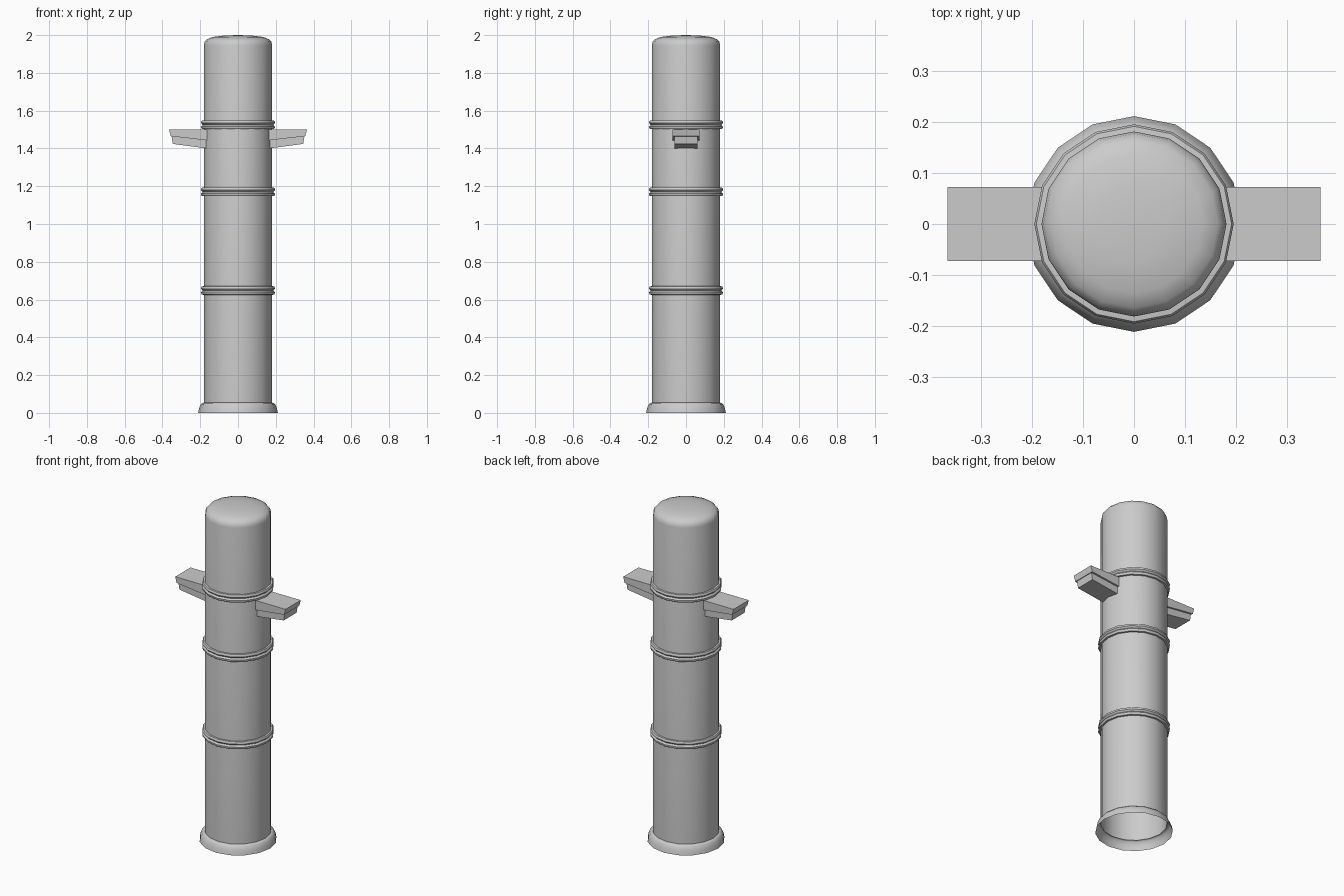
import bpy, bmesh, math

if "Cube" in bpy.data.objects:
    bpy.data.objects.remove(bpy.data.objects["Cube"])

SIDES = 16


def add_object(name, bm, smooth_angle=None):
    bmesh.ops.recalc_face_normals(bm, faces=bm.faces[:])
    mesh = bpy.data.meshes.new(name)
    bm.to_mesh(mesh)
    bm.free()
    ob = bpy.data.objects.new(name, mesh)
    bpy.context.collection.objects.link(ob)
    if smooth_angle:
        bpy.ops.object.select_all(action='DESELECT')
        ob.select_set(True)
        bpy.context.view_layer.objects.active = ob
        bpy.ops.object.shade_smooth_by_angle(angle=math.radians(smooth_angle))
    return ob


def lathe(name, profile, smooth_angle=40):
    """Revolve (radius, z) points around the z axis."""
    bm = bmesh.new()
    verts = [bm.verts.new((r, 0, z)) for r, z in profile]
    edges = [bm.edges.new(pair) for pair in zip(verts, verts[1:])]
    bmesh.ops.spin(bm, geom=verts + edges, cent=(0, 0, 0), axis=(0, 0, 1),
                   angle=math.tau, steps=SIDES, use_merge=True)
    bmesh.ops.remove_doubles(bm, verts=bm.verts[:], dist=1e-5)
    # The spin leaves normals ambiguous on open shells; point them outward
    ob = add_object(name, bm, smooth_angle)
    mesh = ob.data
    if sum(p.normal.dot(p.center) * p.area for p in mesh.polygons if p.center.xy.length > 0.15) < 0:
        mesh.flip_normals()
    return ob


def side_block(name, outline, half_width):
    """Extrude an (x, z) outline along y, centred on y = 0."""
    bm = bmesh.new()
    face = bm.faces.new([bm.verts.new((x, -half_width, z)) for x, z in outline])
    new = bmesh.ops.extrude_face_region(bm, geom=[face])["geom"]
    bmesh.ops.translate(bm, vec=(0, 2 * half_width, 0),
                        verts=[v for v in new if isinstance(v, bmesh.types.BMVert)])
    return add_object(name, bm)


# Hollow post with rounded cap, open at the bottom
lathe("post", [(0.181, 0.05), (0.181, 1.945), (0.177, 1.964), (0.164, 1.978),
               (0.135, 1.99), (0.07, 1.998), (0, 2.0)])

# Flared foot flange, open underneath
lathe("foot_flange", [(0.211, 0), (0.206, 0.025), (0.197, 0.046),
                      (0.189, 0.053), (0.181, 0.054)], 50)

# Double-ridged bands
for i, z in enumerate((0.648, 1.17, 1.525)):
    ridge = [(0.181, -0.023), (0.191, -0.022), (0.195, -0.016), (0.195, -0.009),
             (0.187, 0), (0.195, 0.009), (0.195, 0.016), (0.191, 0.022), (0.181, 0.023)]
    lathe(f"band_{i + 1}", [(r, z + dz) for r, dz in ridge], 35)

# Side arms: tapered top plate over a narrower support block, on both sides
plate = [(0.165, 1.5), (0.365, 1.5), (0.356, 1.465), (0.165, 1.443)]
support = [(0.165, 1.444), (0.352, 1.465), (0.345, 1.424), (0.165, 1.4)]
for side, s in (("left", -1), ("right", 1)):
    side_block(f"{side}_arm_plate", [(s * x, z) for x, z in plate], 0.072)
    side_block(f"{side}_arm_support", [(s * x, z) for x, z in support], 0.061)
